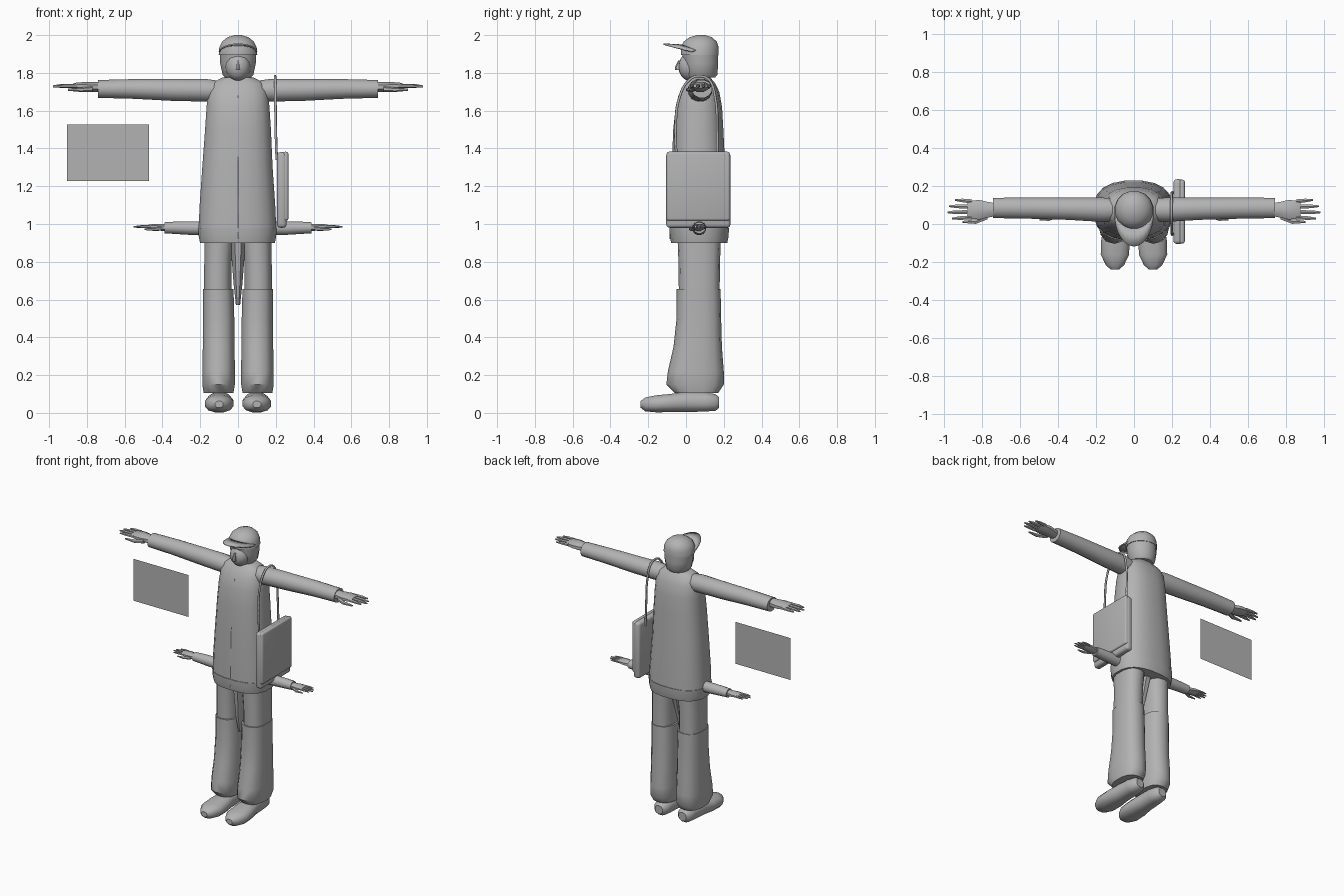
import bpy, bmesh, math

if "Cube" in bpy.data.objects:
    bpy.data.objects.remove(bpy.data.objects["Cube"])

grey = bpy.data.materials.new("plain grey")
grey.diffuse_color = (0.45, 0.45, 0.45, 1)
grey.use_nodes = True
grey.node_tree.nodes["Principled BSDF"].inputs["Base Color"].default_value = grey.diffuse_color


def finish(name, bm, angle=40):
    bmesh.ops.recalc_face_normals(bm, faces=bm.faces)
    me = bpy.data.meshes.new(name)
    bm.to_mesh(me)
    bm.free()
    ob = bpy.data.objects.new(name, me)
    bpy.context.collection.objects.link(ob)
    me.materials.append(grey)
    bpy.ops.object.select_all(action='DESELECT')
    ob.select_set(True)
    bpy.context.view_layer.objects.active = ob
    bpy.ops.object.shade_smooth_by_angle(angle=math.radians(angle))
    return ob


def loft(name, axis, rings, n=14, side=1, power=1.0, angle=40):
    """Rings of (position on axis, centre u, centre v, radius u, radius v)."""
    bm = bmesh.new()
    loops = []
    for t, cu, cv, ru, rv in rings:
        loop = []
        for i in range(n):
            a = 2 * math.pi * (i + 0.5) / n
            c, s = math.cos(a), math.sin(a)
            u = cu + ru * math.copysign(abs(c) ** power, c)
            v = cv + rv * math.copysign(abs(s) ** power, s)
            x, y, z = {"z": (u, v, t), "x": (t, u, v), "y": (u, t, v)}[axis]
            loop.append(bm.verts.new((x * side, y, z)))
        loops.append(loop)
    for a, b in zip(loops, loops[1:]):
        for i in range(n):
            j = (i + 1) % n
            bm.faces.new((a[i], a[j], b[j], b[i]))
    bm.faces.new(loops[0])
    bm.faces.new(loops[-1])
    return finish(name, bm, angle)


def ellipsoid(name, centre, radii):
    bm = bmesh.new()
    bmesh.ops.create_uvsphere(bm, u_segments=16, v_segments=10, radius=1)
    for v in bm.verts:
        v.co = [c + r * p for c, r, p in zip(centre, radii, v.co)]
    return finish(name, bm)


def hand(name, side, x, y, z, s):
    """Wrist, palm, four fingers and a thumb, s = scale."""
    def part(label, rings, n=8):
        loft(f"{name}_{label}", "x",
             [(x + a * s, y + b * s, z + c * s, d * s, e * s) for a, b, c, d, e in rings],
             n, side)
    part("palm", [(0, 0, 0, .035, .03), (.05, 0, 0, .045, .028), (.09, 0, .003, .055, .026),
                  (.14, 0, .006, .052, .018), (.155, 0, .006, .045, .012)])
    for i, length in enumerate((.235, .26, .25, .22)):
        b = -.04 + i * .028
        part(f"finger_{i + 1}", [(.13, b, .006, .012, .012), (length - .04, b * 1.1, .006, .011, .01),
                                 (length, b * 1.15, .004, .005, .005)], 6)
    part("thumb", [(.05, -.035, -.01, .018, .015), (.11, -.062, -.014, .014, .012),
                   (.18, -.064, -.014, .006, .006)], 6)


# Jacket body and hem band
loft("jacket", "z", [
    (.97, -.003, .07, .208, .155), (1.1, -.003, .068, .202, .152),
    (1.3, -.003, .066, .188, .143), (1.5, 0, .065, .176, .134),
    (1.62, 0, .068, .168, .124), (1.70, 0, .072, .16, .105),
    (1.745, 0, .075, .14, .08), (1.775, 0, .075, .085, .055)], 20, power=.8)
loft("jacket_hem", "z", [(.90, -.003, .07, .2, .15), (.935, -.003, .07, .207, .157),
                         (.98, -.003, .07, .21, .159)], 20, power=.8, angle=25)
# Front closing strip of the jacket
loft("jacket_front_seam", "z", [(.92, 0, -.08, .008, .008), (1.3, 0, -.073, .007, .007),
                                (1.68, 0, -.035, .005, .006)], 6)

for label, side in (("right", -1), ("left", 1)):
    # Arms held straight out
    loft(f"{label}_sleeve", "x", [
        (.10, .075, 1.705, .06, .055), (.17, .075, 1.708, .066, .062),
        (.35, .08, 1.71, .06, .06), (.55, .083, 1.715, .057, .054),
        (.66, .084, 1.715, .056, .051), (.74, .084, 1.715, .055, .049)], 12, side)
    hand(f"{label}_hand", side, .72, .075, 1.725, 1)
    # Small second pair of arms at hip height
    loft(f"{label}_lower_sleeve", "x", [
        (.12, .07, .978, .038, .038), (.25, .07, .978, .038, .037),
        (.33, .07, .98, .036, .034), (.39, .07, .98, .034, .03)], 12, side)
    hand(f"{label}_lower_hand", side, .37, .068, .982, .7)
    # Legs
    loft(f"{label}_thigh", "z", [
        (.64, .108, .07, .074, .108), (.8, .106, .07, .074, .11),
        (.93, .1, .07, .08, .115)], 14, side, .8)
    loft(f"{label}_trouser_leg", "z", [
        (.105, .103, .055, .08, .115), (.15, .103, .048, .088, .152),
        (.22, .103, .052, .088, .148), (.35, .102, .062, .086, .128),
        (.5, .102, .068, .084, .118), (.655, .104, .067, .082, .116)], 14, side, .8)
    # Shoes
    loft(f"{label}_shoe", "y", [
        (-.24, .1, .045, .022, .018), (-.215, .1, .045, .05, .038),
        (-.16, .1, .048, .077, .046), (-.08, .098, .052, .076, .05),
        (.0, .096, .058, .06, .056), (.1, .094, .058, .058, .052),
        (.155, .094, .055, .05, .046), (.175, .094, .055, .03, .03)], 12, side, .85)

# Hanging flap between the legs
loft("waist_flap", "z", [(.57, .0, .03, .012, .02), (.68, 0, .035, .025, .05),
                         (.92, 0, .06, .045, .1)], 8)

# Neck, head and face
loft("neck", "z", [(1.73, 0, .075, .06, .05), (1.82, 0, .075, .055, .05)], 12)
loft("hair", "z", [(1.775, 0, .08, .07, .075), (1.79, 0, .08, .083, .088),
                   (1.85, 0, .078, .096, .094), (1.92, 0, .075, .1, .098)], 16)
ellipsoid("face", (0, .02, 1.832), (.066, .06, .074))
loft("nose", "z", [(1.815, 0, -.042, .014, .016), (1.83, 0, -.045, .012, .014),
                   (1.865, 0, -.034, .006, .008)], 6)

# Cap with raised peak
loft("cap_dome", "z", [(1.895, 0, .073, .104, .102), (1.935, 0, .073, .101, .102),
                       (1.965, 0, .075, .086, .09), (1.988, 0, .078, .058, .062),
                       (2.0, 0, .08, .02, .022)], 16)
bm = bmesh.new()
pairs = []
for i in range(13):
    a = math.radians(-82 + i * 164 / 12)
    s, c = math.sin(a), math.cos(a)
    pairs.append((bm.verts.new((.098 * s, .073 - .098 * c, 1.912 + .035 * c)),
                  bm.verts.new((.1 * s, .05 - .168 * c, 1.906 + .046 * c))))
for (a, b), (c, d) in zip(pairs, pairs[1:]):
    bm.faces.new((a, b, d, c))
peak = finish("cap_peak", bm)
mod = peak.modifiers.new("thickness", "SOLIDIFY")
mod.thickness, mod.offset = .008, 0

# Shoulder bag: rounded box with a flap on the outside
def rounded_box(name, centre, size, radius):
    bm = bmesh.new()
    bmesh.ops.create_cube(bm, size=1)
    for v in bm.verts:
        v.co = [c + s * p for c, s, p in zip(centre, size, v.co)]
    bmesh.ops.bevel(bm, geom=bm.edges[:], offset=radius, segments=3,
                    affect='EDGES', profile=.5)
    return finish(name, bm, 30)


rounded_box("bag", (.232, .065, 1.18), (.05, .34, .4), .018)
rounded_box("bag_flap", (.252, .065, 1.2), (.03, .335, .365), .012)

# Bag strap looping over the shoulder
curve = bpy.data.curves.new("bag_strap", "CURVE")
curve.dimensions = '3D'
curve.bevel_depth = .007
curve.bevel_resolution = 1
curve.resolution_u = 5
points = [(.205, -.05, 1.34), (.2, -.055, 1.5), (.198, -.035, 1.67), (.197, .02, 1.765),
          (.196, .07, 1.783), (.197, .12, 1.765), (.198, .155, 1.67), (.2, .165, 1.5),
          (.205, .165, 1.34)]
spline = curve.splines.new('BEZIER')
spline.bezier_points.add(len(points) - 1)
for bp, p in zip(spline.bezier_points, points):
    bp.co = p
    bp.handle_left_type = bp.handle_right_type = 'AUTO'
strap = bpy.data.objects.new("bag_strap", curve)
bpy.context.collection.objects.link(strap)
curve.materials.append(grey)

# Flat floating card beside the body
bm = bmesh.new()
bm.faces.new([bm.verts.new((x, .11, z)) for x, z in
              ((-.905, 1.227), (-.47, 1.227), (-.47, 1.527), (-.905, 1.527))])
finish("card", bm)
